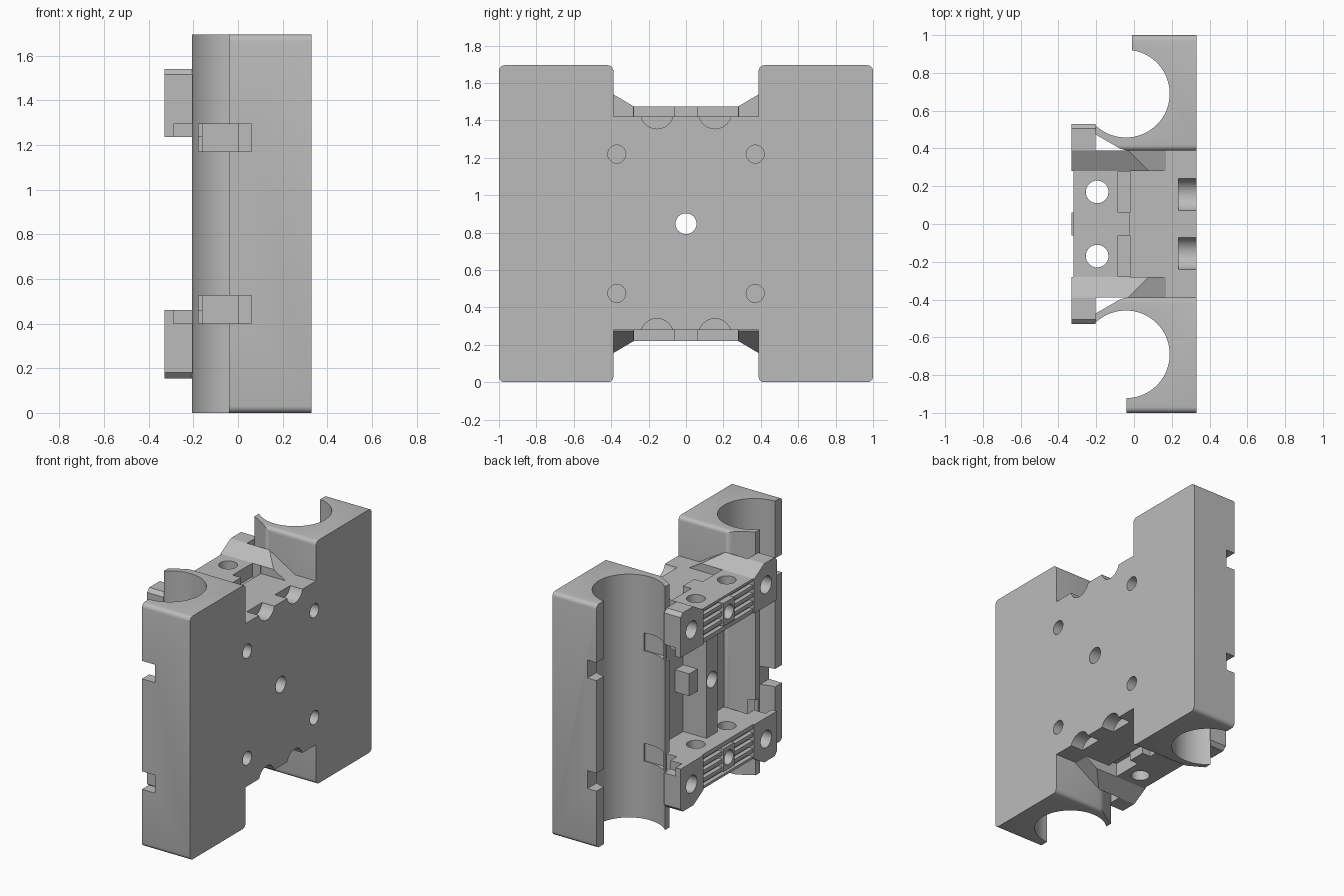
import bpy, bmesh, math
from mathutils import Vector, Matrix

cube = bpy.data.objects.get("Cube")
if cube:
    bpy.data.objects.remove(cube, do_unlink=True)

H = 1.695
grey = bpy.data.materials.new("plain grey")
grey.use_nodes = True
grey.diffuse_color = (0.5, 0.5, 0.5, 1)
grey.node_tree.nodes["Principled BSDF"].inputs["Base Color"].default_value = (0.5, 0.5, 0.5, 1)


def finish(name, bm):
    bmesh.ops.recalc_face_normals(bm, faces=bm.faces[:])
    me = bpy.data.meshes.new(name)
    bm.to_mesh(me)
    bm.free()
    me.materials.append(grey)
    ob = bpy.data.objects.new(name, me)
    bpy.context.collection.objects.link(ob)
    return ob


def prism(name, pts, axis, a, b):
    """Extrude a 2D profile along an axis from a to b."""
    place = {"x": lambda p, t: (t, p[0], p[1]),
             "y": lambda p, t: (p[0], t, p[1]),
             "z": lambda p, t: (p[0], p[1], t)}[axis]
    bm = bmesh.new()
    face = bm.faces.new([bm.verts.new(place(p, a)) for p in pts])
    out = bmesh.ops.extrude_face_region(bm, geom=[face])
    move = Vector(place((0, 0), b - a))
    bmesh.ops.translate(bm, vec=move, verts=[v for v in out["geom"] if isinstance(v, bmesh.types.BMVert)])
    return finish(name, bm)


def box(name, x, y, z, bevel=0):
    ob = prism(name, [(x[0], y[0]), (x[1], y[0]), (x[1], y[1]), (x[0], y[1])], "z", *z)
    if bevel:  # round only the edges that run along x
        bm = bmesh.new()
        bm.from_mesh(ob.data)
        edges = [e for e in bm.edges if abs(e.verts[0].co.x - e.verts[1].co.x) > 0.01]
        bmesh.ops.bevel(bm, geom=edges, offset=bevel, segments=4, profile=0.5, affect="EDGES")
        bm.to_mesh(ob.data)
        bm.free()
    return ob


def rod(axis, c, r, a, b, n=40):
    pts = [(c[0] + r * math.cos(i * math.tau / n), c[1] + r * math.sin(i * math.tau / n)) for i in range(n)]
    return prism("cutter", pts, axis, a, b)


def boolean(ob, tools, op="DIFFERENCE"):
    """Apply the tools to the object, then discard them."""
    for t in tools:
        t.hide_render = True
        m = ob.modifiers.new("bool", "BOOLEAN")
        m.operation, m.solver, m.object = op, "EXACT", t
    bpy.context.view_layer.update()
    new = bpy.data.meshes.new_from_object(ob.evaluated_get(bpy.context.evaluated_depsgraph_get()))
    ob.modifiers.clear()
    ob.data = new
    for t in tools:
        bpy.data.objects.remove(t, do_unlink=True)


def flipped(ob, name):
    """Copy mirrored top to bottom."""
    me = ob.data.copy()
    me.transform(Matrix.Translation((0, 0, H)) @ Matrix.Diagonal((1, 1, -1, 1)))
    me.flip_normals()
    new = bpy.data.objects.new(name, me)
    bpy.context.collection.objects.link(new)
    return new


def span(s, a, b):
    return sorted((s * a, s * b))


def both(a, b):
    """Upper and matching lower height ranges."""
    return [(a, b), (H - b, H - a)]


def screw_holes():
    return [rod("x", (s * 0.37, z), 0.048, 0.05, 0.4) for s in (-1, 1) for z in (1.22, H - 1.22)]


# Bearing housings: open bore, angled inner lip, tie slots in the outer wall
for s, name, lip in ((1, "rear_bearing_housing", -0.01), (-1, "front_bearing_housing", -0.04)):
    housing = box(name, (-0.205, 0.33), span(s, 0.388, 1), (0, H), 0.03)
    slant = [(-0.3, 0.3), (0.0, 0.3), (-0.035, 0.388), (-0.075, 0.4), (-0.205, 0.475), (-0.3, 0.475)]
    cuts = [rod("z", (-0.043, s * 0.69), 0.232, -0.1, H + 0.1, 72),
            box("cutter", (-0.4, lip), span(s, 0.69, 1.1), (-0.1, H + 0.1)),
            prism("cutter", [(x, s * y) for x, y in slant], "z", -0.1, H + 0.1)]
    cuts += [box("cutter", (-0.3, 0.06), span(s, 0.85, 1.1), z) for z in both(1.17, 1.295)]
    cuts += [box("cutter", (-0.3, 0.0), span(s, 0.45, 0.5), z) for z in both(1.17, 1.295)]
    boolean(housing, cuts + screw_holes())

# Mounting plate: scalloped ends and screw holes
plate = box("mounting_plate", (-0.02, 0.33), (-0.388, 0.388), (0.28, 1.42))
cuts = [rod("x", (y, z), 0.088, 0.235, 0.4) for y in (-0.155, 0.155) for z in (1.443, H - 1.443)]
boolean(plate, cuts + screw_holes() + [rod("x", (0, H / 2), 0.056, -0.5, 0.5)])

# Centre rib with shoulders around the middle hole
rib = box("centre_rib", (-0.2, -0.02), (-0.06, 0.06), (0.4, H - 0.4))
boolean(rib, [box("tool", (-0.13, -0.021), (-0.15, 0.15), (0.77, 0.925))], "UNION")
boolean(rib, [rod("x", (0, H / 2), 0.056, -0.5, 0.5)])

# Belt clamp beam with teeth, vertical holes and pockets
beam = box("upper_clamp_beam", (-0.32, -0.02), (-0.28, 0.28), (1.235, 1.475))
cuts = [box("cutter", (-0.4, -0.29), (-0.3, 0.3), (z, z + 0.028)) for z in (1.265, 1.32, 1.375, 1.43)]
boolean(beam, cuts)
boolean(beam, [box("tool", (-0.33, -0.25), (-0.06, 0.06), (1.275, 1.435))], "UNION")
cuts = [rod("x", (0, 1.355), 0.05, -0.5, -0.2)]
for s in (-1, 1):
    cuts += [rod("z", (-0.195, s * 0.17), 0.06, 1, 1.6),
             box("cutter", (-0.085, 0.01), span(s, 0.062, 0.279), (1.38, 1.6))]
boolean(beam, cuts)
flipped(beam, "lower_clamp_beam")

# Corner bosses: sloped wedge with ramp towards the plate, bolt hole, tie channel
for s, side in ((1, "rear"), (-1, "front")):
    outline = [(0.28, 1.235), (0.53, 1.235), (0.53, 1.515), (0.505, 1.54), (0.39, 1.54), (0.28, 1.475)]
    boss = prism("upper_%s_boss" % side, [(s * y, z) for y, z in outline], "x", -0.33, 0.17)
    ramp = [(0.17, 1.42), (0.3, 1.42), (0.3, 1.7), (-0.297, 1.7)]
    boolean(boss, [prism("cutter", ramp, "y", *span(s, 0.2, 0.6)),
                   box("cutter", (-0.203, 0.3), span(s, 0.39, 0.6), (1.1, 1.7)),
                   box("cutter", (-0.02, 0.3), span(s, 0.2, 0.6), (1.1, 1.41)),
                   box("cutter", (-0.29, -0.1), span(s, 0.46, 0.6), (1.2, 1.295)),
                   rod("x", (s * 0.41, 1.385), 0.06, -0.5, -0.22)])
    flipped(boss, "lower_%s_boss" % side)

# Smooth round surfaces, keep sharp edges
bpy.ops.object.select_all(action="DESELECT")
for ob in bpy.context.collection.objects:
    if ob.type == "MESH" and grey.name in ob.data.materials:
        ob.select_set(True)
        bpy.context.view_layer.objects.active = ob
bpy.ops.object.shade_smooth_by_angle(angle=math.radians(30))
